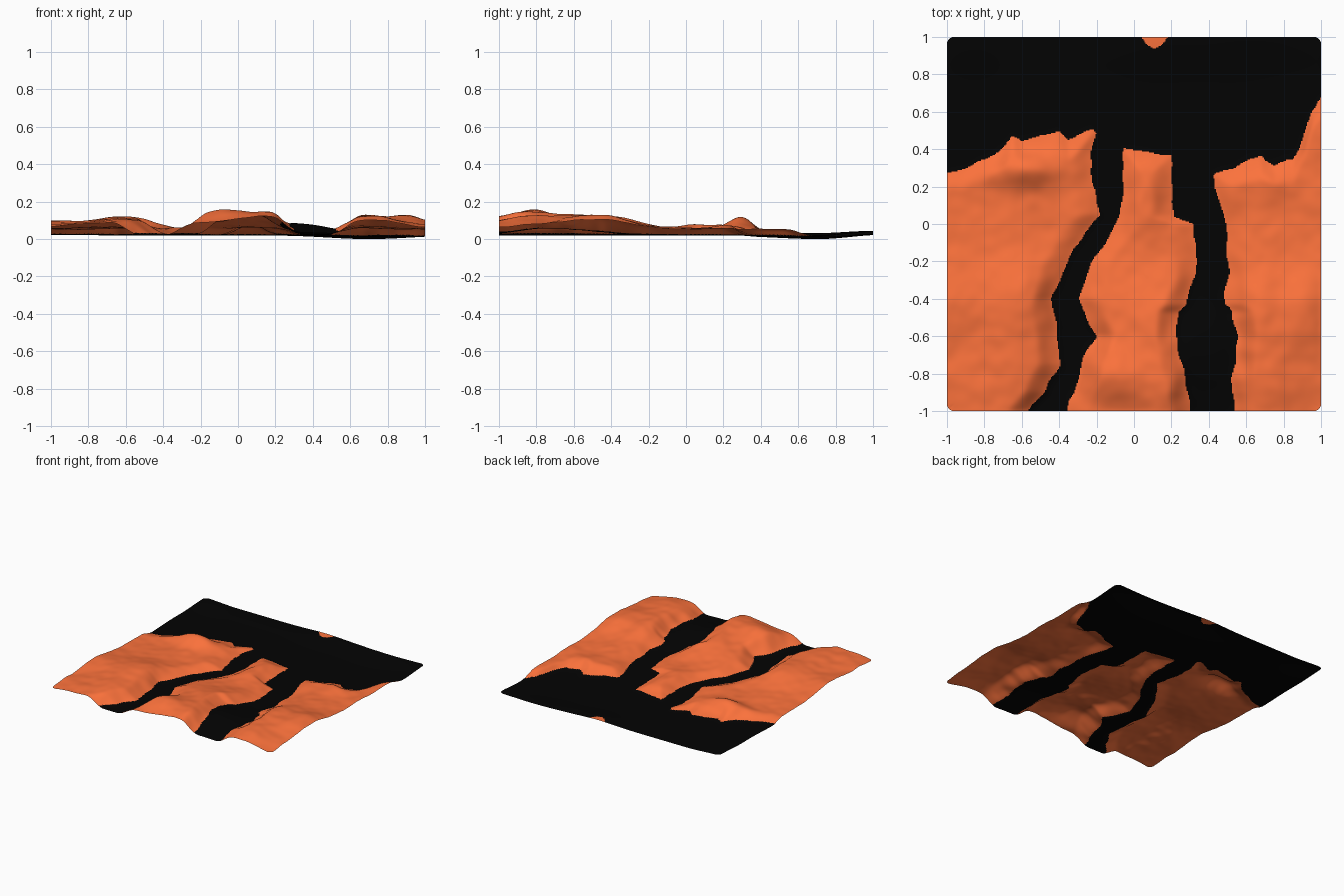
import bpy, bmesh, math
from mathutils import noise, Vector

if "Cube" in bpy.data.objects:
    bpy.data.objects.remove(bpy.data.objects["Cube"])

N = 320  # grid cells per side


def lerp_table(t, table, k):
    """Linear lookup of column k in rows keyed by column 0."""
    if t <= table[0][0]:
        return table[0][k]
    for a, b in zip(table, table[1:]):
        if t <= b[0]:
            return a[k] + (b[k] - a[k]) * (t - a[0]) / (b[0] - a[0])
    return table[-1][k]


def smooth(a, b, t):
    t = max(0.0, min(1.0, (t - a) / (b - a)))
    return t * t * (3 - 2 * t)


def bump(x, y, cx, cy, h, sx, sy):
    return h * math.exp(-((x - cx) / sx) ** 2 - ((y - cy) / sy) ** 2)


# River banks: y, left x, right x
WEST_RIVER = [(-1, -.57, -.36), (-.9, -.48, -.32), (-.75, -.40, -.28), (-.6, -.41, -.21),
              (-.4, -.44, -.29), (-.2, -.36, -.23), (-.05, -.27, -.12), (.05, -.18, -.08),
              (.2, -.22, -.06), (.3, -.23, -.06), (.55, -.2, -.04)]
EAST_RIVER = [(-1, .30, .53), (-.9, .29, .52), (-.6, .22, .55), (-.47, .24, .53), (-.43, .28, .49),
              (-.2, .34, .50), (0, .32, .50), (.04, .21, .49), (.2, .20, .43), (.5, .21, .43)]
# Shoreline: x, y
COAST = [(-1, .28), (-.9, .30), (-.8, .34), (-.7, .41), (-.65, .47), (-.6, .44), (-.5, .47), (-.4, .49),
         (-.35, .45), (-.22, .50), (-.15, .42), (.05, .38), (.25, .37), (.4, .25), (.5, .29),
         (.68, .36), (.75, .32), (.85, .34), (.9, .45), (.95, .60), (1, .68)]
# Hills: x, y, height, spread x, spread y
HILLS = [(-.10, -.80, .07, .15, .15), (.14, -.85, .05, .18, .28), (.10, -.45, .04, .17, .18),
         (-.62, -.80, .03, .16, .25), (-.62, -.38, .05, .2, .2), (-1, -.40, .025, .15, .2),
         (.72, -.80, .045, .14, .25), (.90, -.45, .055, .13, .22), (.68, -.42, .045, .1, .2),
         (-.58, .29, .068, .16, .08), (.72, .22, .02, .15, .1), (.05, .1, .02, .1, .2)]


def land_depth(x, y):
    """Positive on land, negative on water."""
    d = lerp_table(x, COAST, 1) - y
    for river in (WEST_RIVER, EAST_RIVER):
        l, r = lerp_table(y, river, 1), lerp_table(y, river, 2)
        d = min(d, max(l - x, x - r))
    return d + .018 * noise.noise(Vector((x * 9, y * 9, 4)))


def height(x, y):
    d = land_depth(x, y)
    # water bed
    z = .026 + bump(x, y, .7, .72, -.02, .3, .35) + bump(x, y, .1, 1, .01, .2, .2)
    z += .012 * smooth(.7, 1, y) + .012 * smooth(-.7, -1, x) * smooth(.2, .6, y)
    # raised middle of the east river and its bank
    z += bump(x, y, .38, -.7, .055, .2, .25) + bump(x, y, .25, -.65, .025, .1, .2)
    # land above it, higher toward the front
    land = .036 + .022 * smooth(-.1, -.6, y) + sum(bump(x, y, *h) for h in HILLS)
    land += .01 * noise.noise(Vector((x * 5, y * 5, 0))) + .005 * noise.noise(Vector((x * 13, y * 13, 2)))
    land *= 1 - .25 * smooth(.8, 1, abs(x)) * smooth(.8, 1, abs(y))
    return z + land * smooth(-.04, .12, d)


def round_corner(x, y, r=.04):
    """Pull points outside the rounded corners onto the arc."""
    dx, dy = abs(x) - (1 - r), abs(y) - (1 - r)
    if dx > 0 and dy > 0:
        s = max(dx, dy) / math.hypot(dx, dy)
        x = math.copysign(1 - r + dx * s, x)
        y = math.copysign(1 - r + dy * s, y)
    return x, y


def material(name, color):
    m = bpy.data.materials.new(name)
    m.diffuse_color = (*color, 1)
    m.use_nodes = True
    m.node_tree.nodes["Principled BSDF"].inputs["Base Color"].default_value = m.diffuse_color
    return m


# Terrain sheet
bm = bmesh.new()
bmesh.ops.create_grid(bm, x_segments=N, y_segments=N, size=1)
for v in bm.verts:
    x, y = round_corner(v.co.x, v.co.y)
    v.co = (x, y, height(x, y))

# Soften the banks
for _ in range(15):
    bmesh.ops.smooth_vert(bm, verts=bm.verts, factor=.5, use_axis_z=True)
low = min(v.co.z for v in bm.verts)
for v in bm.verts:
    v.co.z -= low

# Paint water black, land orange
for f in bm.faces:
    c = f.calc_center_median()
    back_patch = c.y > .94 + 12 * (c.x - .11) ** 2
    f.material_index = 0 if land_depth(c.x, c.y) > 0 or back_patch else 1
    f.smooth = True

mesh = bpy.data.meshes.new("terrain")
bm.to_mesh(mesh)
bm.free()
mesh.materials.append(material("orange_land", (.98, .17, .045)))
mesh.materials.append(material("black_water", (.001, .001, .001)))
terrain = bpy.data.objects.new("terrain", mesh)
bpy.context.collection.objects.link(terrain)
